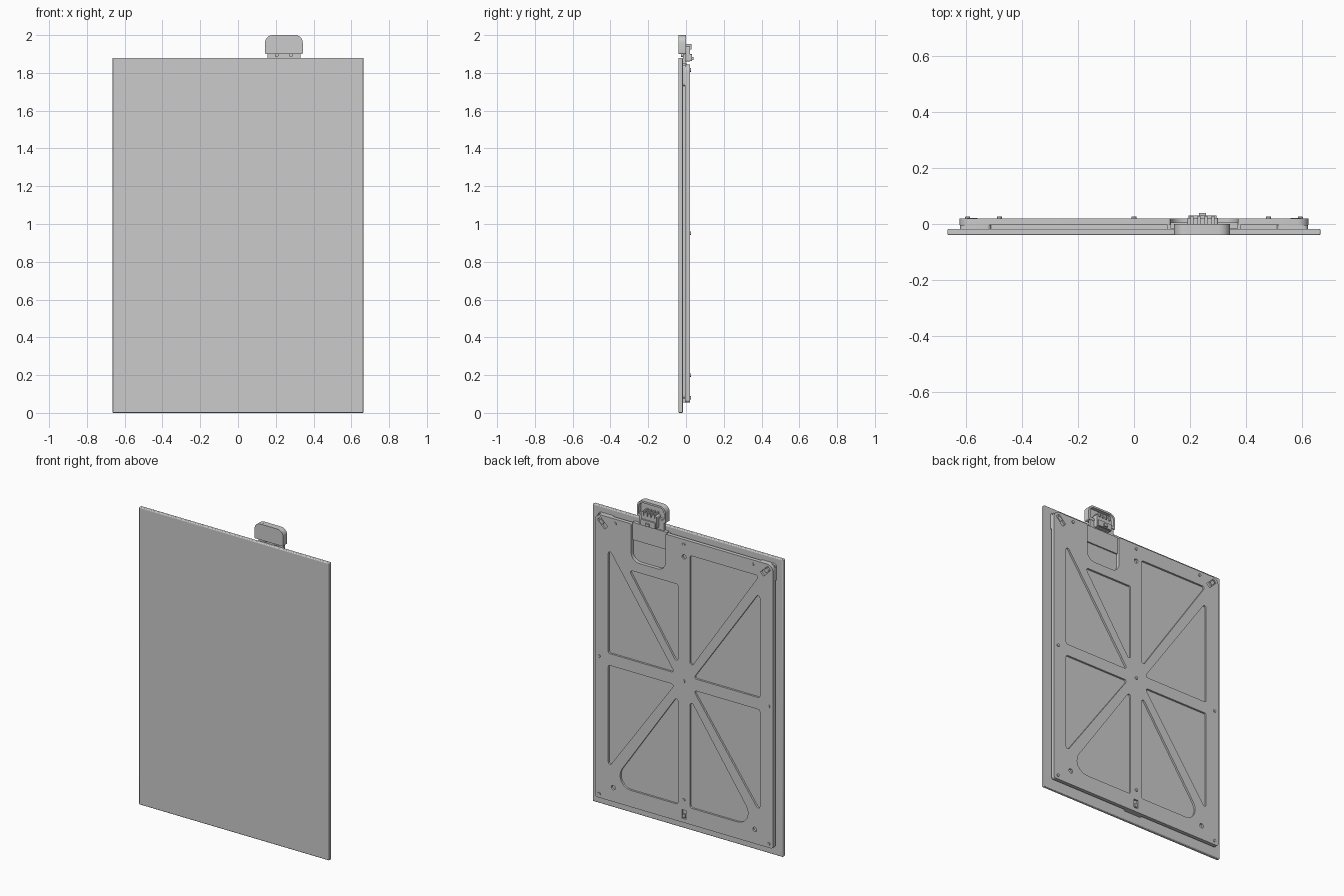
import bpy, bmesh, math
from mathutils import Vector

if "Cube" in bpy.data.objects:
    bpy.data.objects.remove(bpy.data.objects["Cube"])


def fillet(pts, radii, seg=6):
    """Round the corners of a closed polygon; radii is a number or a list."""
    out, n = [], len(pts)
    if not isinstance(radii, (list, tuple)):
        radii = [radii] * n
    for i, r in enumerate(radii):
        p = Vector(pts[i])
        if r <= 0:
            out.append(p)
            continue
        a = (Vector(pts[i - 1]) - p).normalized()
        b = (Vector(pts[(i + 1) % n]) - p).normalized()
        half = a.angle(b) / 2
        centre = p + (a + b).normalized() * (r / math.sin(half))
        s = p + a * (r / math.tan(half)) - centre
        e = p + b * (r / math.tan(half)) - centre
        turn = math.atan2(s.x * e.y - s.y * e.x, s.dot(e))
        for k in range(seg + 1):
            t = turn * k / seg
            c, d = math.cos(t), math.sin(t)
            out.append(centre + Vector((s.x * c - s.y * d, s.x * d + s.y * c)))
    return out


def rect(x0, x1, z0, z1):
    return [(x0, z0), (x1, z0), (x1, z1), (x0, z1)]


def circle(x, z, r, n=16):
    return [(x + r * math.cos(2 * math.pi * k / n), z + r * math.sin(2 * math.pi * k / n))
            for k in range(n)]


def tilted(x, z, w, h, ang):
    c, s = math.cos(ang), math.sin(ang)
    return [(x + u * c - v * s, z + u * s + v * c)
            for u, v in rect(-w / 2, w / 2, -h / 2, h / 2)]


def sheet(name, loops, y0, y1, bevel=0):
    """Slab from y0 to y1: first loop is the outline, the others are holes."""
    cu = bpy.data.curves.new(name, 'CURVE')
    cu.dimensions, cu.fill_mode, cu.extrude = '2D', 'BOTH', (y1 - y0) / 2
    for loop in loops:
        sp = cu.splines.new('POLY')
        sp.points.add(len(loop) - 1)
        for q, p in zip(sp.points, loop):
            q.co = (p[0], p[1], 0, 1)
        sp.use_cyclic_u = True
    ob = bpy.data.objects.new(name, cu)
    bpy.context.collection.objects.link(ob)
    ob.rotation_euler.x = math.pi / 2
    ob.location.y = (y0 + y1) / 2
    bpy.ops.object.select_all(action='DESELECT')
    ob.select_set(True)
    bpy.context.view_layer.objects.active = ob
    bpy.ops.object.convert(target='MESH')
    ob = bpy.context.object
    bm = bmesh.new()
    bm.from_mesh(ob.data)
    bmesh.ops.remove_doubles(bm, verts=bm.verts, dist=1e-5)
    bmesh.ops.recalc_face_normals(bm, faces=bm.faces)
    bm.to_mesh(ob.data)
    bm.free()
    if bevel:
        m = ob.modifiers.new("edge", 'BEVEL')
        m.width, m.segments, m.limit_method = bevel, 3, 'ANGLE'
    bpy.ops.object.shade_smooth_by_angle(angle=math.radians(35))
    return ob


def mirror_x(loop):
    return [(-x, z) for x, z in loop]


# front panel
sheet("front_panel", [rect(-.665, .665, 0, 1.88)], -.04, -.017, .005)

# backing tray: recessed core, pocket floor and ribbed outer plate
sheet("tray_core", [fillet(rect(-.605, .605, .075, 1.825), .02)], -.018, -.004)
sheet("bottom_tab", [rect(-.06, .06, .055, .09)], -.018, 0)

notch = [(.37, 1.845), (.37, 1.61), (.13, 1.61), (.13, 1.845)]
outline = [(-.622, .055), (.622, .055), (.622, 1.845)] + notch + [(-.622, 1.845)]
outer = fillet(outline, [.015, .015, .04, .008, .055, .055, .008, .04])

side_low = fillet([(.53, .26), (.53, .91), (.065, .91)], .012)
side_high = fillet([(.53, 1.655), (.53, .985), (.065, .985)], .012)
bottom = fillet([(.042, .16), (.042, .85), (.515, .16)], [.015, .012, .075])
top_short = fillet([(.042, 1.55), (.042, 1.04), (.385, 1.55)], .012)
top_long = fillet([(-.042, 1.755), (-.042, 1.04), (-.525, 1.755)], .012)
pockets = [side_low, side_high, bottom, top_short, top_long]
pockets += [mirror_x(p) for p in (side_low, side_high, bottom)]

# through holes and slots
holes = [circle(0, 1.735, .014), circle(.495, .145, .014), circle(-.495, .145, .014),
         rect(-.015, .015, .08, .135)]
slots = [tilted(s * .57, 1.797, .07, .03, s * math.radians(45)) for s in (-1, 1)]
sheet("pocket_floor", [outer], -.004, .008)
sheet("ribbed_plate", [outer] + pockets + holes + slots, .008, .02)

# raised pieces inside the slots
for side, s in (("left", -1), ("right", 1)):
    sheet(f"corner_latch_{side}", [tilted(s * .577, 1.804, .03, .022, s * math.radians(45))],
          .005, .021)
    sheet(f"corner_block_{side}",
          [fillet(rect(min(s * .51, s * .62), max(s * .51, s * .62), 1.73, 1.843), .015)],
          -.018, -.003)
sheet("bottom_latch", [rect(-.009, .009, .088, .108)], .005, .021)

# screw heads
screws = [(0, .95), (0, .2), (0, 1.815)]
for s in (-1, 1):
    screws += [(s * .48, 1.817), (s * .593, .95), (s * .593, .08)]
for i, (x, z) in enumerate(screws):
    sheet(f"screw_{i + 1}", [circle(x, z, .009)], .015, .026, .002)

# notch floor and its raised cover
sheet("notch_floor", [fillet(rect(.12, .38, 1.6, 1.843), [.05, .05, 0, 0])], -.018, -.002)
sheet("notch_cover", [rect(.13, .37, 1.74, 1.85)], -.016, .006)

# top bracket: neck, front wall, rim open to the back
sheet("bracket_neck", [rect(.155, .33, 1.82, 1.92)], -.017, -.002)
shell = fillet(rect(.143, .343, 1.9, 2), [.006, .006, .04, .04])
inner = fillet(rect(.155, .331, 1.912, 1.988), [.004, .004, .03, .03])
sheet("bracket_wall", [shell], -.04, -.022, .002)
sheet("bracket_rim", [shell, inner], -.022, 0)
for i, x in enumerate((.205, .281)):
    sheet(f"neck_stud_{i + 1}", [circle(x, 1.894, .01)], -.026, -.016)

# plug block with prongs and clip
sheet("plug_block", [fillet(rect(.19, .3, 1.86, 1.94), .008)], -.016, .022, .002)
for i in range(4):
    x = .207 + i * .025
    sheet(f"plug_prong_{i + 1}", [rect(x - .005, x + .005, 1.925, 1.952)], -.02, .028)
sheet("plug_lip", [fillet(rect(.195, .295, 1.862, 1.9), .005)], .02, .031, .002)
sheet("plug_clip", [rect(.232, .257, 1.868, 1.885)], .028, .04)
